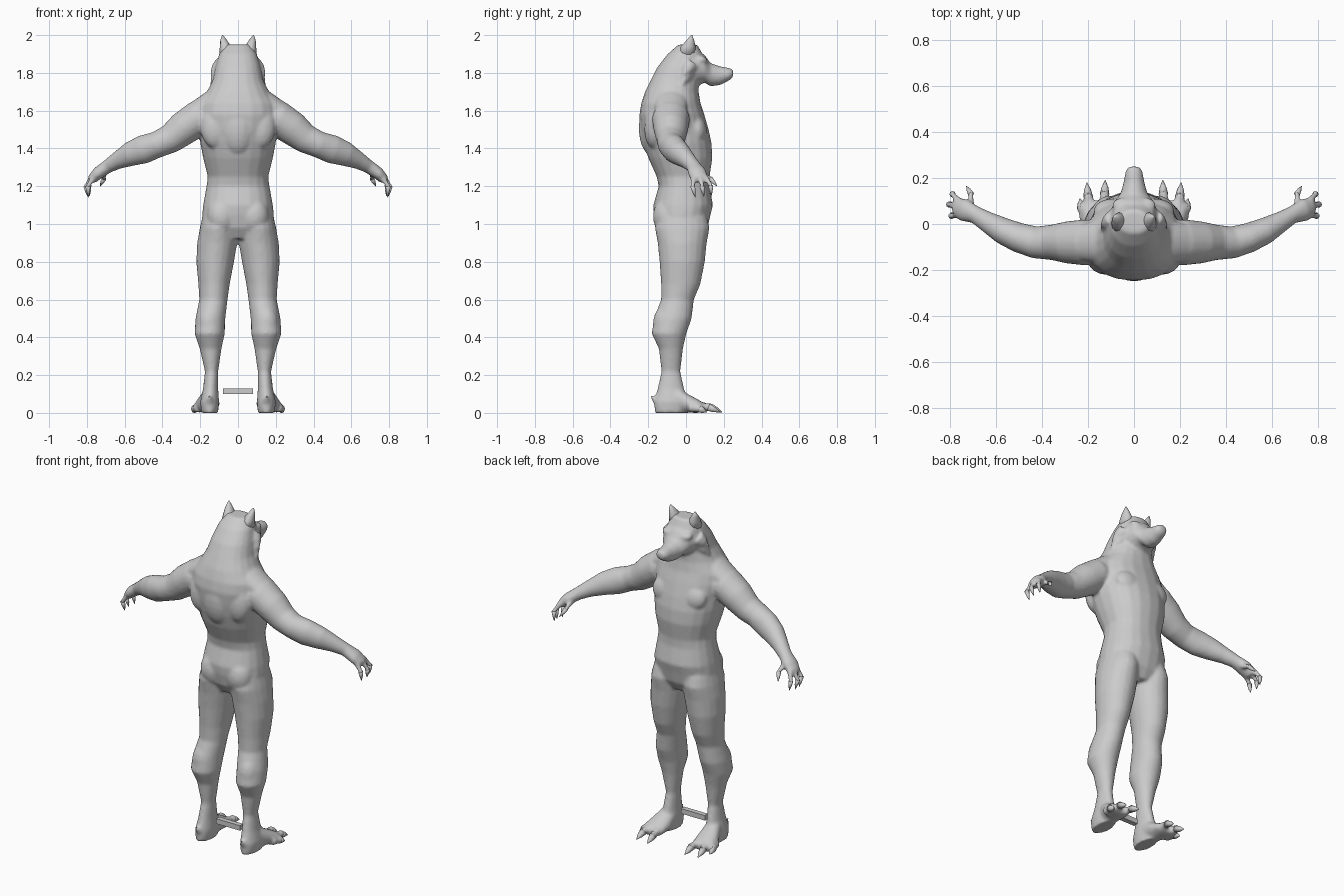
import bpy, bmesh, math
from mathutils import Vector, Matrix

default = bpy.data.objects.get("Cube")
if default:
    bpy.data.objects.remove(default, do_unlink=True)

# One plain grey for everything
grey = bpy.data.materials.new("plain_grey")
grey.use_nodes = True
colour = (0.6, 0.6, 0.6, 1)
grey.diffuse_color = colour
grey.node_tree.nodes["Principled BSDF"].inputs["Base Color"].default_value = colour


def loft(bm, sections, normal=None, side=(1, 0, 0), sides=20, power=1.0):
    """Join elliptical sections (x, y, z, half width, half height) into a closed solid."""
    centres = [Vector(s[:3]) for s in sections]
    rings = []
    for i, section in enumerate(sections):
        ahead = centres[min(i + 1, len(centres) - 1)]
        behind = centres[max(i - 1, 0)]
        axis = Vector(normal) if normal else (ahead - behind).normalized()
        u = Vector(side)
        u = (u - axis * u.dot(axis)).normalized()
        v = axis.cross(u)
        ring = []
        for k in range(sides):
            angle = math.tau * k / sides
            c, s = math.cos(angle), math.sin(angle)
            c = math.copysign(abs(c) ** power, c)
            s = math.copysign(abs(s) ** power, s)
            ring.append(bm.verts.new(centres[i] + u * c * section[3] + v * s * section[4]))
        rings.append(ring)
    faces = [bm.faces.new(rings[0]), bm.faces.new(rings[-1])]
    for low, high in zip(rings, rings[1:]):
        for k in range(sides):
            n = (k + 1) % sides
            faces.append(bm.faces.new((low[k], low[n], high[n], high[k])))
    bmesh.ops.recalc_face_normals(bm, faces=faces)


def spike(bm, start, end, radius, sides=10):
    """Tapering tube between two points."""
    a, b = Vector(start), Vector(end)
    side = (0, 1, 0) if abs((b - a).normalized().x) > 0.7 else (1, 0, 0)
    steps = ((0, 1), (0.5, 0.7), (1, 0.08))
    loft(bm, [(*a.lerp(b, t), radius * r, radius * r) for t, r in steps], side=side, sides=sides)


def muscle(bm, centre, size, tilt=0.0):
    """Ellipsoid bulge, tilted about the x axis."""
    matrix = Matrix.Translation(centre) @ Matrix.Rotation(tilt, 4, "X") @ Matrix.Diagonal((*size, 1))
    bmesh.ops.create_uvsphere(bm, u_segments=20, v_segments=12, radius=1, matrix=matrix)


def finish(name, bm):
    mesh = bpy.data.meshes.new(name)
    bm.to_mesh(mesh)
    bm.free()
    mesh.materials.append(grey)
    mesh.shade_smooth()
    obj = bpy.data.objects.new(name, mesh)
    bpy.context.collection.objects.link(obj)
    return obj


UP, FORWARD = (0, 0, 1), (0, 1, 0)
body = bmesh.new()

# Trunk, neck and skull: height, depth centre, half width, half depth
trunk = [(.92, -.02, .1, .1), (.98, -.02, .185, .135), (1.05, -.02, .19, .15),
         (1.1, -.015, .185, .158), (1.2, -.01, .167, .135), (1.25, -.015, .16, .14),
         (1.35, -.03, .185, .17), (1.43, -.045, .2, .18), (1.5, -.06, .205, .18),
         (1.58, -.075, .215, .172), (1.64, -.08, .205, .157), (1.7, -.075, .165, .142),
         (1.76, -.06, .135, .128), (1.83, -.035, .12, .117), (1.9, -.005, .1, .092),
         (1.95, .01, .065, .05)]
loft(body, [(0, y, z, w, d) for z, y, w, d in trunk], UP, power=.9)

# Muzzle: depth, height centre, half width, half height
muzzle = [(-.03, 1.83, .09, .09), (.05, 1.83, .105, .1), (.1, 1.82, .085, .073),
          (.13, 1.79, .06, .062), (.18, 1.785, .046, .05), (.23, 1.793, .037, .033),
          (.25, 1.798, .024, .02)]
loft(body, [(0, y, z, w, h) for y, z, w, h in muzzle], FORWARD)

# Ridge of fur down the back
muscle(body, (0, -.17, 1.52), (.1, .08, .16), -.05)

# Leg: height, side centre, depth centre, half width, half depth
leg = [(1.04, .1, -.02, .088, .13), (.98, .105, -.02, .097, .145), (.9, .11, -.02, .106, .13),
       (.8, .121, -.02, .1, .12), (.68, .127, -.028, .083, .104), (.6, .13, -.045, .075, .087),
       (.5, .146, -.07, .079, .1), (.42, .15, -.09, .08, .092), (.34, .145, -.08, .058, .064),
       (.22, .14, -.08, .035, .05), (.13, .145, -.08, .04, .07), (.06, .15, -.08, .05, .09),
       (0, .15, -.08, .045, .085)]

# Foot: depth, side centre, height centre, half width, half height
foot = [(-.15, .15, .04, .035, .038), (-.05, .15, .07, .048, .068), (.01, .16, .05, .062, .05),
        (.07, .168, .034, .068, .034), (.1, .17, .025, .055, .022)]

# Arm down to the palm, from inside the shoulder
arm = [(.12, -.08, 1.57, .09, .085), (.22, -.08, 1.555, .1, .095), (.29, -.08, 1.505, .092, .09),
       (.36, -.08, 1.45, .077, .077), (.43, -.08, 1.42, .07, .07), (.5, -.06, 1.395, .065, .076),
       (.57, -.03, 1.37, .058, .065), (.64, .01, 1.335, .045, .046), (.69, .04, 1.305, .038, .036),
       (.74, .06, 1.27, .05, .033), (.775, .075, 1.235, .042, .026)]

# Finger root, knuckle and claw tip
fingers = [((.76, .04, 1.25), (.795, .035, 1.2), (.79, .05, 1.14)),
           ((.77, .075, 1.25), (.805, .085, 1.2), (.795, .095, 1.145)),
           ((.765, .1, 1.25), (.79, .13, 1.205), (.785, .135, 1.15)),
           ((.71, .07, 1.27), (.71, .13, 1.24), (.73, .165, 1.2))]

# Toe root, knuckle and claw tip
toes = [((.135, .05, .04), (.128, .13, .03), (.125, .19, .004)),
        ((.185, .05, .04), (.2, .12, .03), (.205, .18, .004)),
        ((.21, .02, .03), (.228, .07, .022), (.235, .11, .004))]

for s, label in ((1, "left"), (-1, "right")):
    def flip(p):
        return (s * p[0], *p[1:])

    loft(body, [(s * x, y, z, w, d) for z, x, y, w, d in leg], UP)
    loft(body, [(s * x, y, z, w, h) for y, x, z, w, h in foot], FORWARD)
    loft(body, [flip(p) for p in arm], side=FORWARD)

    # Shoulder slope, shoulder blade, chest, buttock and calf
    loft(body, [flip(p) for p in ((.05, -.08, 1.7, .08, .06), (.15, -.08, 1.64, .09, .06),
                                  (.25, -.08, 1.575, .08, .055))], side=FORWARD)
    for centre, size, tilt in (((.12, -.16, 1.52), (.08, .06, .12), -.1),
                               ((.09, .06, 1.5), (.085, .05, .075), .2),
                               ((.085, -.1, 1.04), (.08, .075, .1), 0),
                               ((.15, -.11, .47), (.065, .065, .1), 0),
                               ((.055, .08, 1.87), (.04, .035, .022), -.3)):
        muscle(body, flip(centre), size, tilt)

    # Cheek tufts and heel spur
    spike(body, flip((.09, .02, 1.84)), flip((.145, -.01, 1.79)), .045)
    spike(body, flip((.09, 0, 1.8)), flip((.145, -.02, 1.735)), .045)
    spike(body, flip((.15, -.12, .04)), flip((.15, -.19, .09)), .035)

    # Fingers and toes belong to the body, claws stay crisp
    claws = bmesh.new()
    for digits, thick in ((fingers, .018), (toes, .028)):
        for root, knuckle, tip in digits:
            r, k = Vector(flip(root)), Vector(flip(knuckle))
            spike(body, r, r.lerp(k, 1.5), thick)
            muscle(body, k, (thick * .8,) * 3)
            spike(claws, k, flip(tip), thick * .75)
    finish(label + "_claws", claws)

    # Pointed ear
    ear = bmesh.new()
    loft(ear, [flip(p) for p in ((.06, .0, 1.89, .04, .05), (.066, .012, 1.94, .03, .038),
                                 (.075, .022, 1.97, .019, .022), (.082, .03, 2.0, .003, .003))],
         UP, sides=12)
    finish(label + "_ear", ear)

# Blend the body masses into one skin
skin = finish("body", body)
remesh = skin.modifiers.new("blend", "REMESH")
remesh.mode = "VOXEL"
remesh.voxel_size = .009
remesh.use_smooth_shade = True
relax = skin.modifiers.new("relax", "SMOOTH")
relax.factor = .5
relax.iterations = 5

# Bar between the ankles
bar = bmesh.new()
bmesh.ops.create_cube(bar, size=1, matrix=Matrix.Translation((0, -.08, .115))
                      @ Matrix.Diagonal((.16, .03, .03, 1)))
bar_object = finish("ankle_bar", bar)
bar_object.data.shade_flat()
